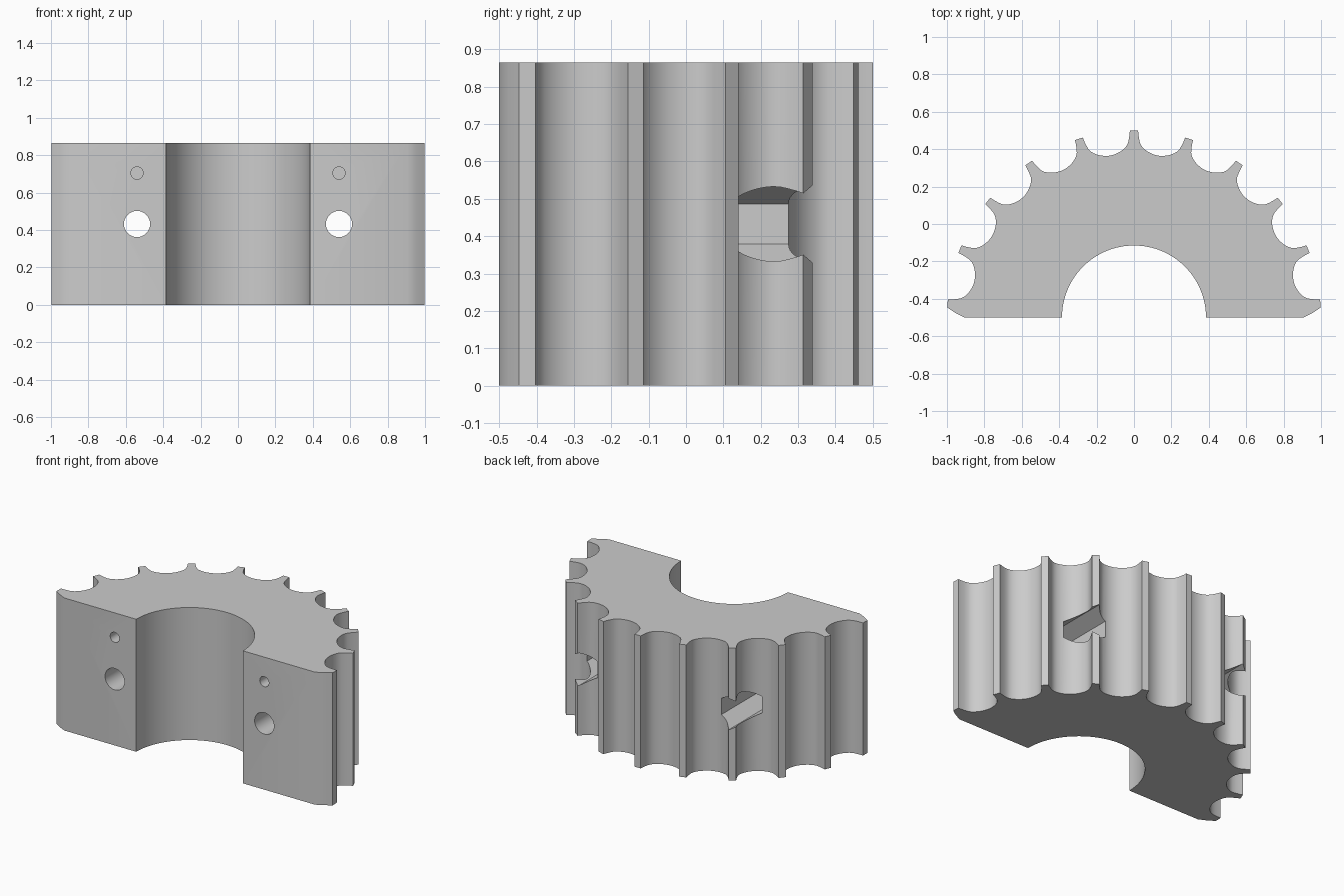
import bpy
import bmesh
from math import sin, cos, pi, radians
from mathutils import Matrix, Vector

if "Cube" in bpy.data.objects:
    bpy.data.objects.remove(bpy.data.objects["Cube"], do_unlink=True)

HEIGHT = 0.865
AXIS_Y = -0.5          # sprocket axis lies in the flat split face
BORE = 0.385
PITCH = 2 * pi / 21    # half of a 21-tooth sprocket

steel = bpy.data.materials.new("plain grey")
steel.use_nodes = True
GREY = (0.6, 0.6, 0.6, 1)
steel.diffuse_color = GREY
steel.node_tree.nodes["Principled BSDF"].inputs["Base Color"].default_value = GREY


def make_object(name, bm):
    bmesh.ops.recalc_face_normals(bm, faces=bm.faces)
    mesh = bpy.data.meshes.new(name)
    bm.to_mesh(mesh)
    bm.free()
    mesh.materials.append(steel)
    obj = bpy.data.objects.new(name, mesh)
    bpy.context.collection.objects.link(obj)
    return obj


def prism_along_y(name, x, z, radius, y0, y1, sides, turn=0):
    """Cutter running from y0 to y1."""
    bm = bmesh.new()
    place = (Matrix.Translation((x, (y0 + y1) / 2, z))
             @ Matrix.Rotation(pi / 2, 4, 'X') @ Matrix.Rotation(turn, 4, 'Z'))
    bmesh.ops.create_cone(bm, cap_ends=True, segments=sides, radius1=radius,
                          radius2=radius, depth=y1 - y0, matrix=place)
    return make_object(name, bm)


# Half of one roller seat: (sideways, radial), from the root to the tooth tip
seat = [(0, .875), (.02, .8765), (.04, .881), (.06, .888), (.08, .899),
        (.095, .911), (.107, .927), (.116, .95), (.123, .973), (.127, .992)]
valley = [(-t, r) for t, r in reversed(seat)] + seat[1:]

# Outline: ten full valleys, the cut-off ends and the bore
outline = []
for i in range(-5, 5):
    a = (i + 0.5) * PITCH
    for t, r in valley:
        outline.append((r * sin(a) + t * cos(a), AXIS_Y + r * cos(a) - t * sin(a)))
end_flank = [(.997, -.447), (.955, -.475), (.905, AXIS_Y)]
outline = [(-x, y) for x, y in reversed(end_flank)] + outline + end_flank
bore_steps = 64
for i in range(bore_steps + 1):
    a = pi * i / bore_steps
    outline.append((BORE * cos(a), AXIS_Y + BORE * sin(a)))

bm = bmesh.new()
base = bm.faces.new([bm.verts.new((x, y, 0)) for x, y in outline])
top = bmesh.ops.extrude_face_region(bm, geom=[base])
bmesh.ops.translate(bm, vec=Vector((0, 0, HEIGHT)),
                    verts=[v for v in top["geom"] if isinstance(v, bmesh.types.BMVert)])
body = make_object("half_sprocket", bm)

# Clamp bolt holes, hexagonal nut pockets and blind dowel holes on both sides
cutters = []
for side, label in ((1, "left"), (-1, "right")):
    x = side * 0.54
    cutters += [
        prism_along_y(label + "_bolt_hole", x, HEIGHT / 2, .07, -.7, .1, 48),
        prism_along_y(label + "_nut_pocket", x, HEIGHT / 2, .106, -.22, .7, 6),
        prism_along_y(label + "_dowel_hole", x, .705, .033, -.7, -.25, 32),
    ]

for obj in bpy.context.selected_objects:
    obj.select_set(False)
bpy.context.view_layer.objects.active = body
body.select_set(True)
for cutter in cutters:
    cut = body.modifiers.new(cutter.name, 'BOOLEAN')
    cut.operation = 'DIFFERENCE'
    cut.solver = 'EXACT'
    cut.object = cutter
    bpy.ops.object.modifier_apply(modifier=cut.name)
    bpy.data.objects.remove(cutter, do_unlink=True)

bpy.ops.object.shade_smooth_by_angle(angle=radians(30))
